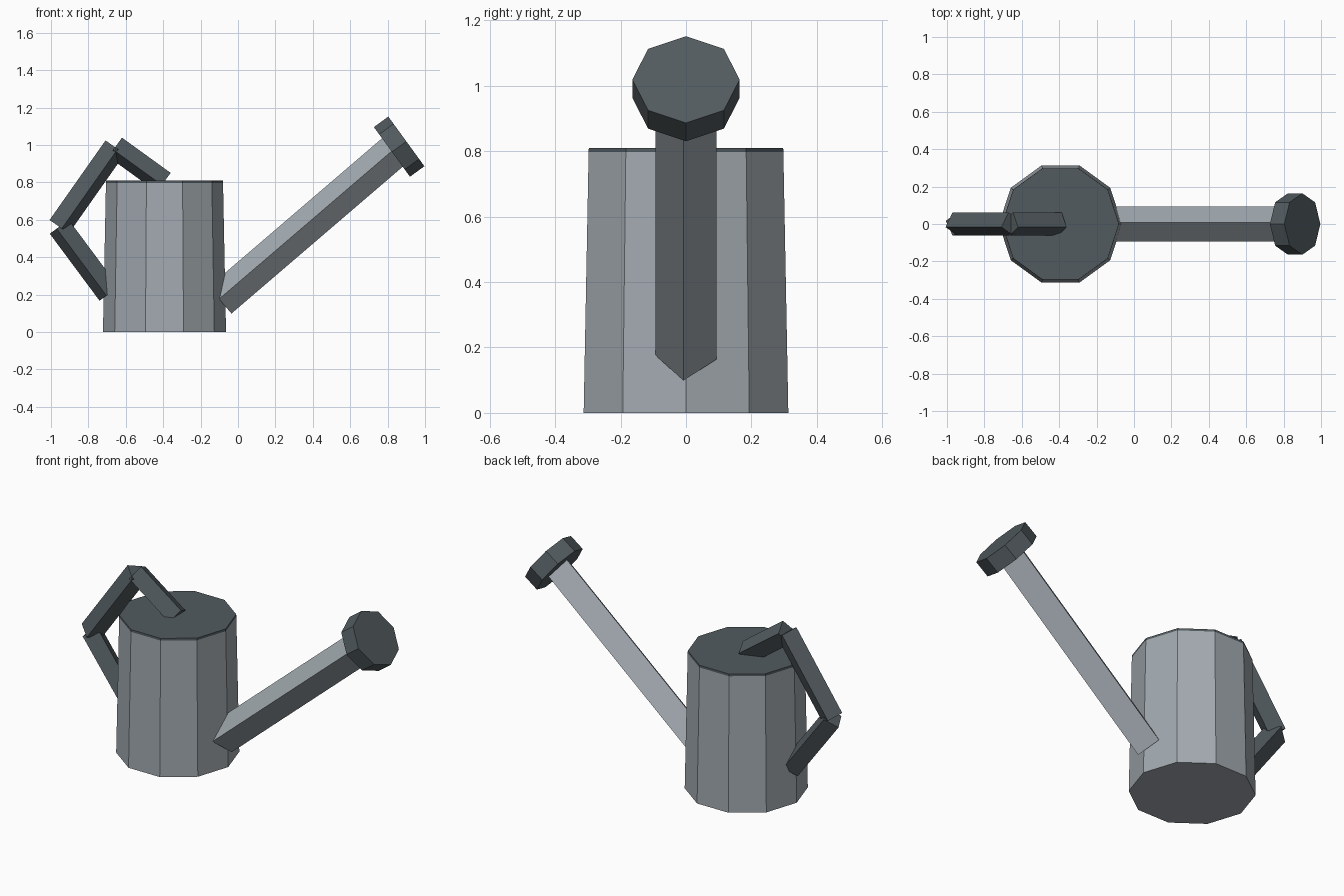
import bpy, bmesh, math
from mathutils import Vector

if "Cube" in bpy.data.objects:
    bpy.data.objects.remove(bpy.data.objects["Cube"])


def material(name, rgb):
    m = bpy.data.materials.new(name)
    m.diffuse_color = (*rgb, 1)
    m.use_nodes = True
    m.node_tree.nodes["Principled BSDF"].inputs["Base Color"].default_value = m.diffuse_color
    return m


LIGHT = material("light grey metal", (0.36, 0.40, 0.43))
DARK = material("dark grey metal", (0.085, 0.105, 0.115))


def prism(name, a, b, r1, r2, sides, mat, roll=0.0):
    """Flat-sided tube from a to b; roll turns the first corner from 'up' towards +y."""
    a, b = Vector(a), Vector(b)
    axis = (b - a).normalized()
    side = Vector((0, 1, 0))
    up = axis.cross(side)
    if up.z < 0 or abs(axis.z) > 0.999:
        up = -up
    bm = bmesh.new()
    rings = []
    for centre, r in ((a, r1), (b, r2)):
        ring = []
        for i in range(sides):
            t = math.radians(roll) + 2 * math.pi * i / sides
            ring.append(bm.verts.new(centre + r * (math.cos(t) * up + math.sin(t) * side)))
        rings.append(ring)
    for i in range(sides):
        j = (i + 1) % sides
        bm.faces.new((rings[0][i], rings[0][j], rings[1][j], rings[1][i]))
    for ring in rings:
        bm.faces.new(ring)
    bmesh.ops.recalc_face_normals(bm, faces=bm.faces)
    me = bpy.data.meshes.new(name)
    bm.to_mesh(me)
    bm.free()
    me.materials.append(mat)
    ob = bpy.data.objects.new(name, me)
    bpy.context.collection.objects.link(ob)
    return ob


# Ten-sided tapering body and its thin dark lid
X = -0.393
prism("body", (X, 0, 0), (X, 0, 0.797), 0.329, 0.313, 10, LIGHT)
prism("lid", (X, 0, 0.797), (X, 0, 0.81), 0.313, 0.3125, 10, DARK)

# Square spout set on its edge, with an eight-sided sprinkler head
prism("spout", (-0.096, 0, 0.17), (0.84, 0, 0.972), 0.094, 0.094, 4, LIGHT, 5)
prism("sprinkler_head", (0.823, 0, 0.963), (0.900, 0, 1.019), 0.164, 0.164, 8, DARK)

# Handle of three straight square bars, from lid to lower body
path = [(-0.397, 0, 0.80), (-0.657, 0, 0.988), (-0.956, 0, 0.563), (-0.69, 0, 0.205)]
for label, p, q in zip(("top", "middle", "lower"), path, path[1:]):
    prism("handle_" + label, p, q, 0.065, 0.065, 4, DARK, -15)
